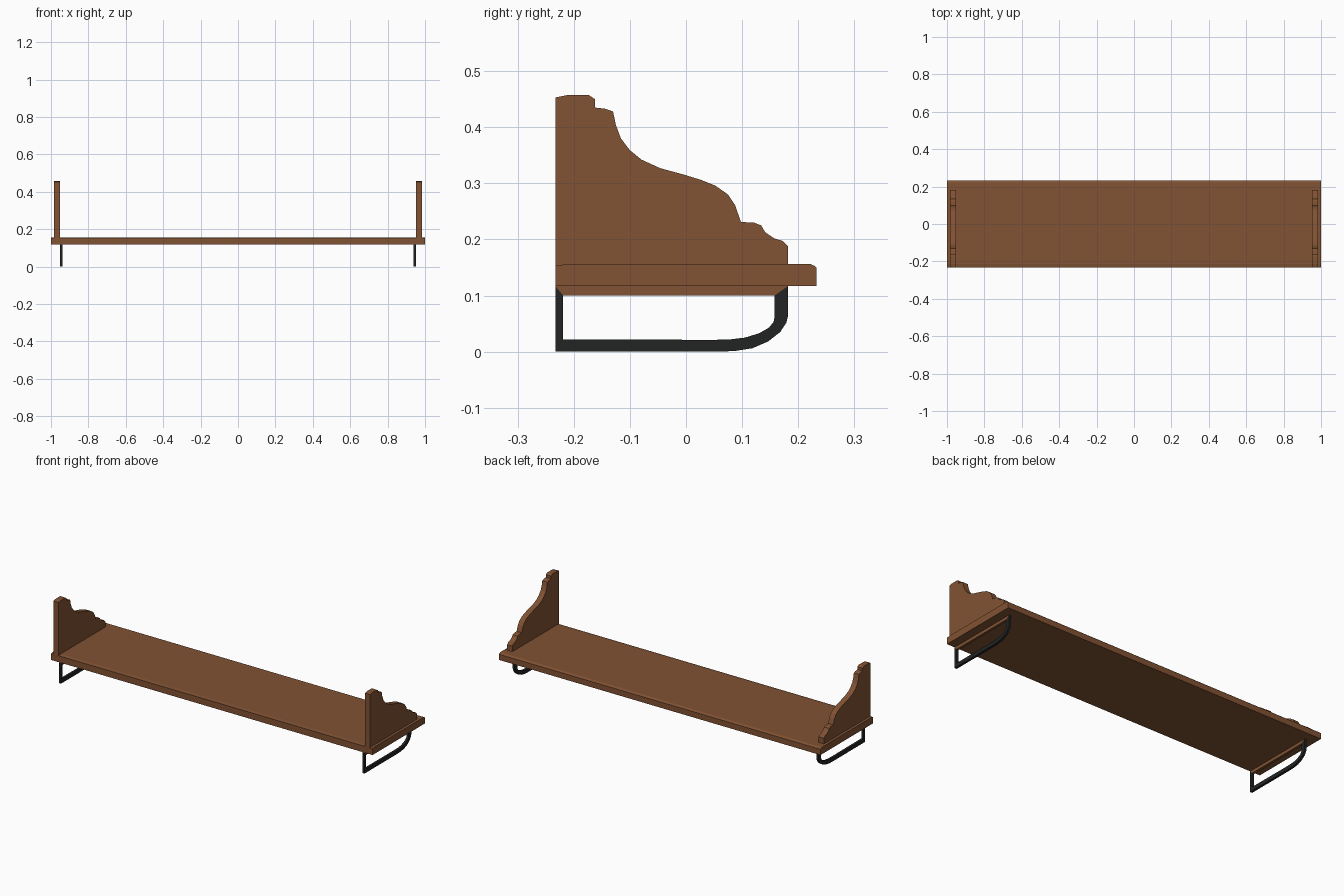
import bpy, bmesh

if "Cube" in bpy.data.objects:
    bpy.data.objects.remove(bpy.data.objects["Cube"])


def material(name, color):
    m = bpy.data.materials.new(name)
    m.diffuse_color = color
    m.use_nodes = True
    m.node_tree.nodes["Principled BSDF"].inputs["Base Color"].default_value = m.diffuse_color
    return m


wood = material("wood", (0.22, 0.085, 0.033, 1))
iron = material("iron", (0.016, 0.017, 0.017, 1))


def extrude_profile(name, profile, x0, x1, mat):
    """Extrude a closed (y, z) profile along x from x0 to x1."""
    bm = bmesh.new()
    face = bm.faces.new([bm.verts.new((x0, y, z)) for y, z in profile])
    ext = bmesh.ops.extrude_face_region(bm, geom=[face])
    for g in ext["geom"]:
        if isinstance(g, bmesh.types.BMVert):
            g.co.x = x1
    bmesh.ops.recalc_face_normals(bm, faces=bm.faces[:])
    me = bpy.data.meshes.new(name)
    bm.to_mesh(me)
    bm.free()
    me.materials.append(mat)
    ob = bpy.data.objects.new(name, me)
    bpy.context.collection.objects.link(ob)
    return ob


# Shelf board with eased long edges
board = [(-.233, .117), (.233, .117), (.233, .149), (.229, .153),
         (.222, .156), (-.213, .156), (-.233, .153)]
extrude_profile("shelf_board", board, -1, 1, wood)

# Scalloped end panel outline
panel = [(-.233, .153), (-.233, .453), (-.213, .457), (-.173, .457),
         (-.162, .450), (-.162, .435), (-.145, .433), (-.130, .428),
         (-.125, .404), (-.116, .380), (-.100, .359), (-.079, .342),
         (-.046, .327), (-.002, .315), (.027, .306), (.052, .296),
         (.075, .280), (.0875, .261), (.098, .231), (.121, .230),
         (.134, .225), (.141, .213), (.157, .202), (.173, .197),
         (.182, .188), (.182, .153)]

# Iron hanging rail, an open loop closed by a mitred wooden cleat
outer = [(-.233, .117), (-.233, .001), (.050, .001), (.086, .002),
         (.118, .007), (.146, .019), (.168, .036), (.179, .053),
         (.182, .066), (.182, .117)]
inner = [(-.219, .100), (-.219, .022), (.050, .021), (.080, .022),
         (.105, .025), (.131, .033), (.148, .043), (.156, .053),
         (.158, .062), (.158, .100)]
rail = [(y, max(z - .001, 0)) if z < .09 else (y, z) for y, z in outer] + inner[::-1]
cleat = [outer[0], inner[0], inner[-1], outer[-1]]

for side, s in (("left", -1), ("right", 1)):
    extrude_profile(side + "_end_panel", panel, s * .953, s * .985, wood)
    extrude_profile(side + "_iron_rail", rail, s * .938, s * .951, iron)
    extrude_profile(side + "_rail_cleat", cleat, s * .938, s * .951, wood)
